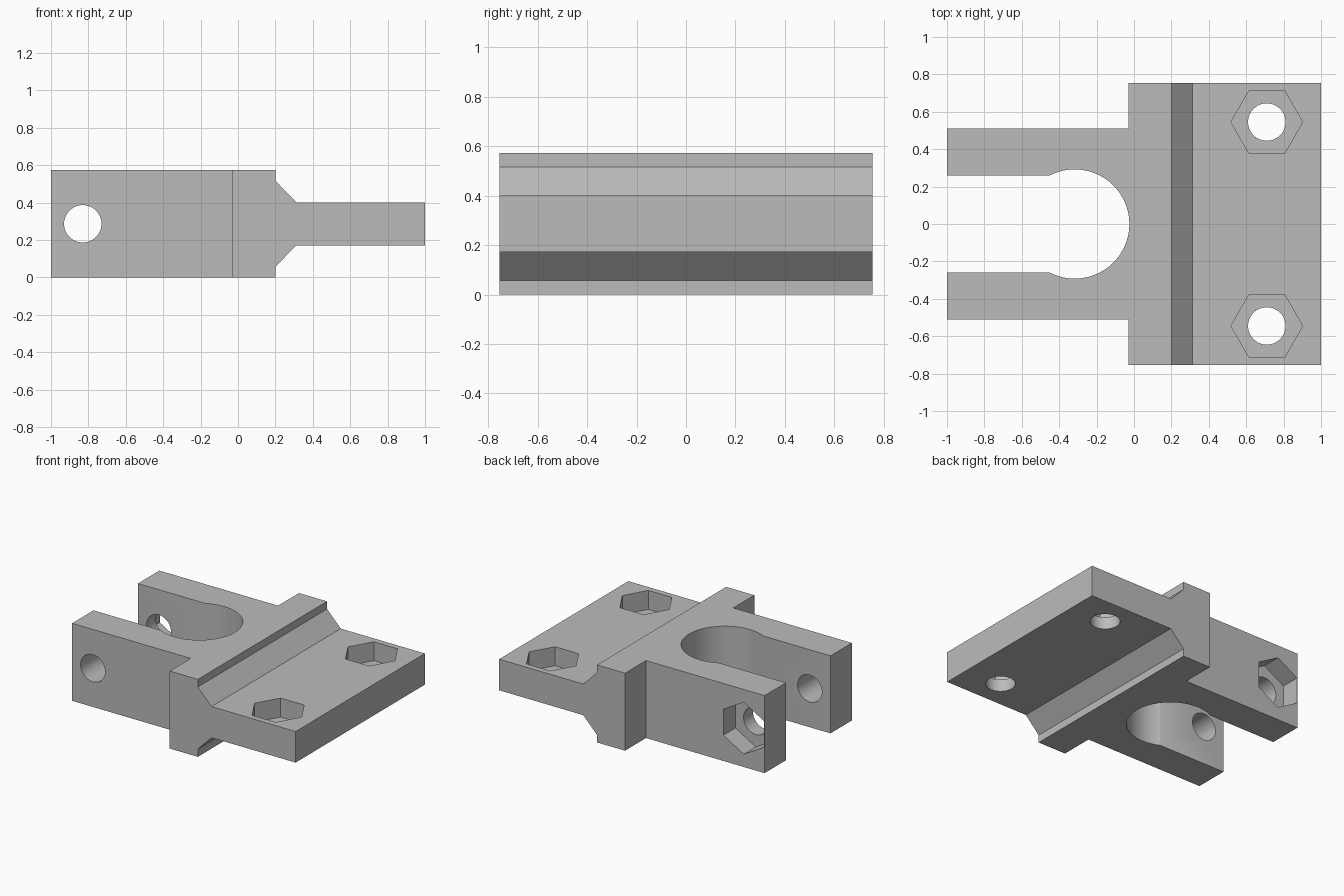
import bpy, bmesh
from math import radians, cos, sin, pi
from mathutils import Matrix, Vector

cube = bpy.data.objects.get("Cube")
if cube:
    bpy.data.objects.remove(cube, do_unlink=True)

HEIGHT = 0.573
MID_Z = HEIGHT / 2
ALONG_Y = Matrix.Rotation(radians(90), 4, "X")   # local x,y,z -> x,z,-y
POCKET = 0.14                                    # nut pocket depth
NUT_R, BOLT_R = 0.192, 0.1
BOLT_X, BOLT_Y, PIN_X = 0.71, 0.545, -0.83
PLATE_TOP = MID_Z + 0.115
ARM_OUT, ARM_IN = 0.51, 0.26

grey = bpy.data.materials.new("plain grey")
grey.use_nodes = True
colour = (0.5, 0.5, 0.5, 1)
grey.diffuse_color = colour
grey.node_tree.nodes["Principled BSDF"].inputs["Base Color"].default_value = colour


def prism(name, outline, low, high, matrix=Matrix()):
    """Extrude a flat outline from low to high, then place it."""
    bm = bmesh.new()
    face = bm.faces.new([bm.verts.new((x, y, low)) for x, y in outline])
    top = bmesh.ops.extrude_face_region(bm, geom=[face])["geom"]
    bmesh.ops.translate(bm, vec=(0, 0, high - low),
                        verts=[v for v in top if isinstance(v, bmesh.types.BMVert)])
    bmesh.ops.transform(bm, matrix=matrix, verts=bm.verts)
    bmesh.ops.recalc_face_normals(bm, faces=bm.faces)
    mesh = bpy.data.meshes.new(name)
    bm.to_mesh(mesh)
    bm.free()
    mesh.materials.append(grey)
    obj = bpy.data.objects.new(name, mesh)
    bpy.context.collection.objects.link(obj)
    return obj


def ring(radius, sides, centre=(0, 0), start=0):
    return [(centre[0] + radius * cos(start + 2 * pi * i / sides),
             centre[1] + radius * sin(start + 2 * pi * i / sides)) for i in range(sides)]


def combine(target, tool, operation="DIFFERENCE"):
    tool.hide_render = True
    mod = target.modifiers.new(tool.name, "BOOLEAN")
    mod.operation, mod.solver, mod.object = operation, "EXACT", tool
    bpy.ops.object.select_all(action="DESELECT")
    bpy.context.view_layer.objects.active = target
    target.select_set(True)
    bpy.ops.object.modifier_apply(modifier=mod.name)
    bpy.data.objects.remove(tool, do_unlink=True)


def mirrored(half):
    return half + [(x, -y) for x, y in reversed(half)]


# Plan outline: wide plate with a narrower clevis block
plan = mirrored([(-1, ARM_OUT), (-0.03, ARM_OUT), (-0.03, 0.755), (1, 0.755)])
bracket = prism("clamp_bracket", plan, -1, 1)

# Side profile: thick block tapering to the thin plate
side = mirrored([(-1.2, MID_Z), (0.2, MID_Z), (0.2, 0.23), (0.312, 0.115), (1.2, 0.115)])
combine(bracket, prism("side_profile", side, -1, 1,
                       Matrix.Translation((0, 0, MID_Z)) @ ALONG_Y), "INTERSECT")

# Slot between the arms, ending in a round seat
slot = mirrored([(-1.2, ARM_IN), (-0.4, ARM_IN)])
combine(bracket, prism("slot_cutter", slot, -1, 1))
combine(bracket, prism("seat_cutter", ring(0.292, 96, (-0.317, 0)), -1, 1))

# Plate bolt holes with hexagonal nut pockets on top
for sign in (-1, 1):
    centre = (BOLT_X, sign * BOLT_Y)
    combine(bracket, prism("bolt_cutter", ring(BOLT_R, 48, centre), -1, 1))
    combine(bracket, prism("nut_cutter", ring(NUT_R, 6, centre), PLATE_TOP - POCKET, 1))

# Cross pin hole through both arms, nut pocket on the back arm
pin = (PIN_X, MID_Z)
combine(bracket, prism("pin_cutter", ring(BOLT_R, 48, pin), -1, 1, ALONG_Y))
combine(bracket, prism("pin_nut_cutter", ring(NUT_R, 6, pin, pi / 6),
                       -1, POCKET - ARM_OUT, ALONG_Y))

bpy.ops.object.shade_smooth_by_angle(angle=radians(30))
